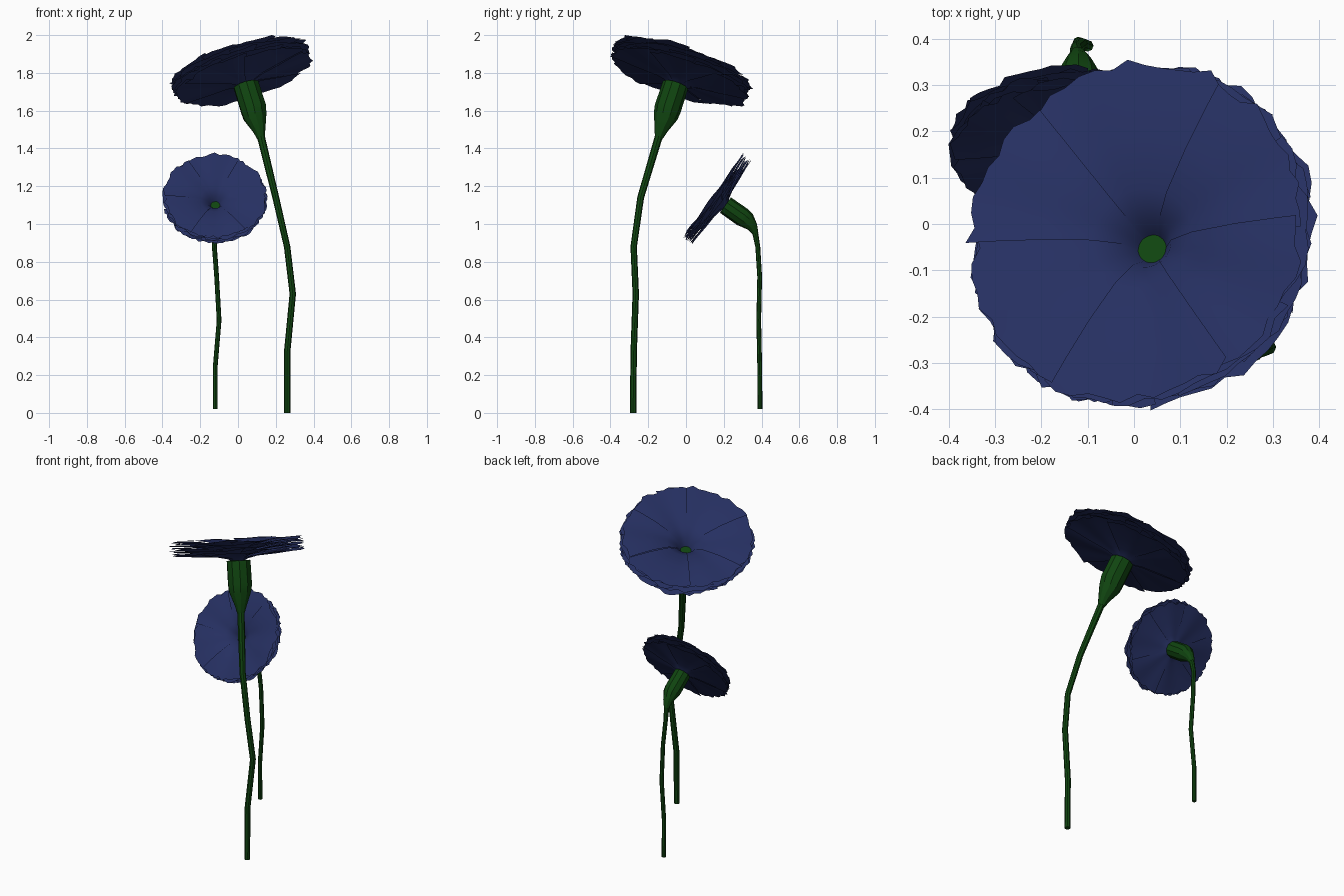
import bpy, bmesh, math, random
from mathutils import Vector

if "Cube" in bpy.data.objects:
    bpy.data.objects.remove(bpy.data.objects["Cube"])

random.seed(7)


def material(name, col):
    m = bpy.data.materials.new(name)
    m.diffuse_color = (*col, 1)
    m.use_nodes = True
    m.node_tree.nodes["Principled BSDF"].inputs["Base Color"].default_value = m.diffuse_color
    return m


BLUE = material("petal blue", (0.019, 0.029, 0.12))
GREEN = material("stem green", (0.005, 0.058, 0.005))


def finish(bm, name, mat, angle):
    me = bpy.data.meshes.new(name)
    bm.to_mesh(me)
    bm.free()
    me.materials.append(mat)
    ob = bpy.data.objects.new(name, me)
    bpy.context.collection.objects.link(ob)
    bpy.ops.object.select_all(action='DESELECT')
    ob.select_set(True)
    bpy.context.view_layer.objects.active = ob
    bpy.ops.object.shade_smooth_by_angle(angle=math.radians(angle))
    return ob


def tube(name, pts, radii, sides, start, end):
    """Sweep a polygon along points; start/end are the end tangents."""
    pts = [Vector(p) for p in pts]
    bm = bmesh.new()
    tan, side, rings = Vector(start).normalized(), None, []
    side = Vector((1, 0, 0)).cross(tan).normalized()
    for i, p in enumerate(pts):
        if i == 0:
            t = tan
        elif i == len(pts) - 1:
            t = Vector(end).normalized()
        else:
            t = ((p - pts[i - 1]).normalized() + (pts[i + 1] - p).normalized()).normalized()
        side = tan.rotation_difference(t) @ side
        tan = t
        other = t.cross(side)
        rings.append([bm.verts.new(p + radii[i] * (
            side * math.cos(a) + other * math.sin(a)))
            for a in (math.tau * k / sides for k in range(sides))])
    for a, b in zip(rings, rings[1:]):
        for k in range(sides):
            j = (k + 1) % sides
            bm.faces.new((a[k], a[j], b[j], b[k]))
    bm.faces.new(rings[0][::-1])
    bm.faces.new(rings[-1])
    return finish(bm, name, GREEN, 30)


def flower_head(name, centre, normal, s, layers=5, petals=6):
    """Stacked rings of fan petals with ragged rims, s = scale."""
    n = Vector(normal).normalized()
    u = (Vector((1, 0, 0)) - n * n.x).normalized()
    v = n.cross(u)
    c = Vector(centre)
    bm = bmesh.new()
    cols = 12
    for layer in range(layers):
        drop = 0.036 - 0.017 * layer            # height of this layer's rim
        turn = math.radians(30 + 23 * layer)
        for p in range(petals):
            mid = turn + math.tau * p / petals + random.uniform(-.06, .06)
            width = math.radians(random.uniform(62, 70))
            tilt = random.uniform(0.008, 0.016)
            size = random.uniform(0.96, 1.0)
            # radius, height along the petal from throat to rim
            prof = [(0.028, -0.082), (0.055, -0.05 + drop * 0.5),
                    (0.11, -0.026 + drop * 0.8), (0.22, -0.01 + drop),
                    (0.32, drop), (0.38, drop + 0.002)]
            grid = []
            for k in range(cols + 1):
                f = k / cols - 0.5
                a = mid + f * width
                tooth = random.uniform(-0.016, 0.012) - 0.05 * abs(f) ** 3
                col = []
                for i, (r, h) in enumerate(prof):
                    q = r / 0.38
                    if i == len(prof) - 1:
                        r += tooth
                    r *= size if i > 2 else 1
                    h += tilt * f * min(1, 2 * q) + 0.004 * q * math.sin(f * 9 + p)
                    col.append(bm.verts.new(c + s * (
                        r * (u * math.cos(a) + v * math.sin(a)) + h * n)))
                grid.append(col)
            for A, B in zip(grid, grid[1:]):
                for i in range(len(prof) - 1):
                    bm.faces.new((A[i], A[i + 1], B[i + 1], B[i]))
    return finish(bm, name, BLUE, 40)


# Large flower
n1 = Vector((-0.27, 0.30, 0.91))
tube("large_stem",
     [(.26, -.28, 0), (.26, -.277, .32), (.29, -.266, .63), (.26, -.277, .88),
      (.20, -.24, 1.14), (.122, -.145, 1.46)],
     [.017, .017, .017, .017, .018, .021], 8, (0, 0, 1), (-.24, .28, 1))
tube("large_calyx",
     [(.122, -.145, 1.455), (.112, -.132, 1.50), (.09, -.108, 1.57),
      (.082, -.097, 1.61), (.043, -.056, 1.735)],
     [.021, .036, .065, .071, .070], 10, n1, n1)
flower_head("large_petals", (.018, -.03, 1.805), n1, 1.02)

# Small flower
n2 = Vector((0, -0.81, 0.58))
tube("small_stem",
     [(-.12, .392, .02), (-.12, .39, .25), (-.10, .385, .49), (-.113, .39, .72),
      (-.125, .38, .88), (-.122, .366, .955)],
     [.0125, .0125, .0125, .0125, .013, .016], 8, (0, 0, 1), (0, -.4, 1))
tube("small_calyx",
     [(-.122, .368, .95), (-.12, .352, .985), (-.12, .322, 1.02),
      (-.12, .30, 1.036), (-.12, .209, 1.10)],
     [.016, .028, .046, .051, .050], 10, (0, -.4, 1), n2)
flower_head("small_petals", (-.12, .165, 1.13), n2, 0.73)
